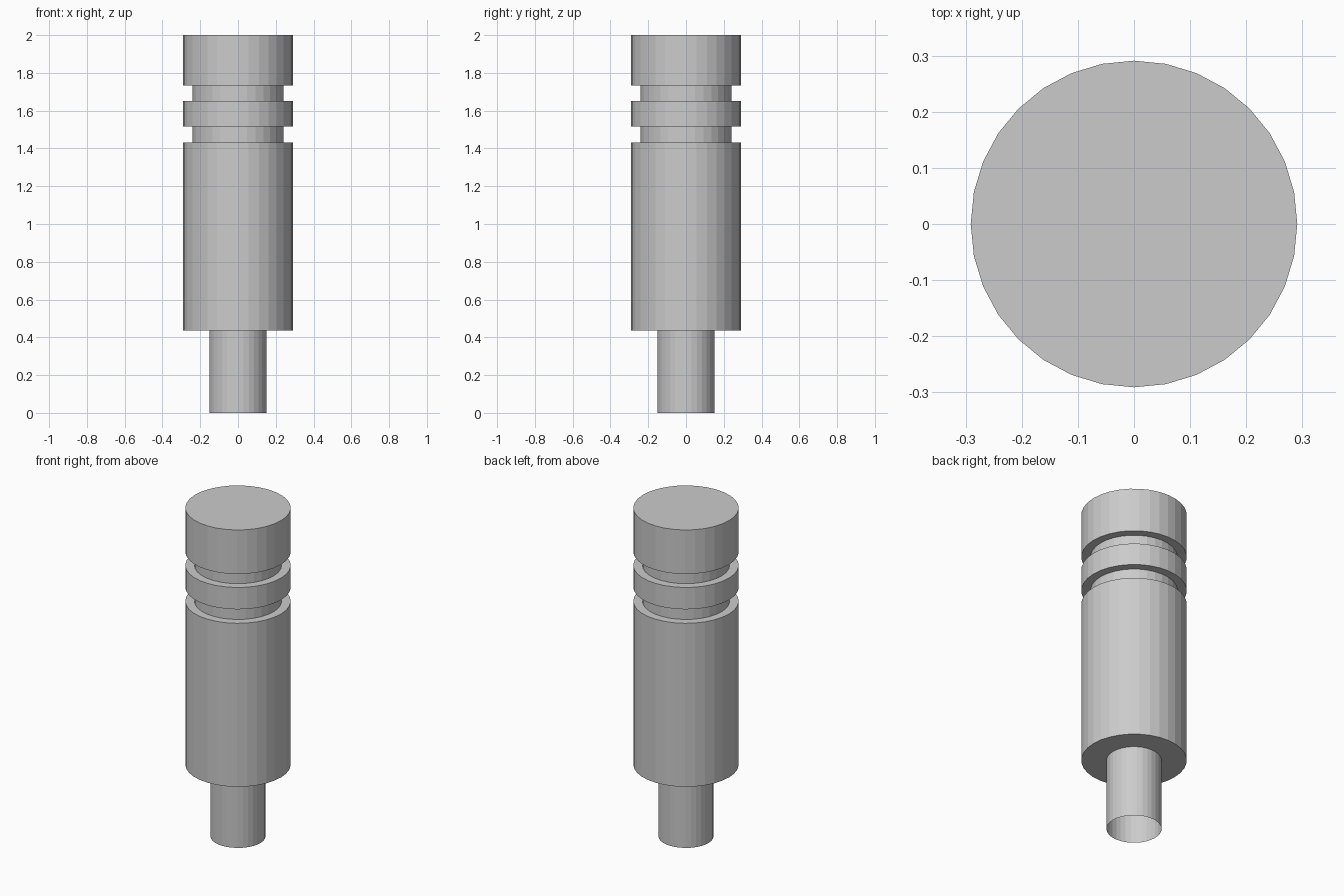
import bpy, bmesh
from math import sin, cos, tau

if "Cube" in bpy.data.objects:
    bpy.data.objects.remove(bpy.data.objects["Cube"])

SIDES = 32
BODY, GROOVE, STEM = 0.291, 0.241, 0.152

# Outline (radius, height) from the open stem bottom to the flat top
profile = [
    (STEM, 0.0), (STEM, 0.437),        # hollow stem
    (BODY, 0.437), (BODY, 1.432),      # main body
    (GROOVE, 1.432), (GROOVE, 1.517),  # lower groove
    (BODY, 1.517), (BODY, 1.65),       # ring
    (GROOVE, 1.65), (GROOVE, 1.732),   # upper groove
    (BODY, 1.732), (BODY, 2.0),        # head
]

bm = bmesh.new()
rings = [[bm.verts.new((r * cos(tau * i / SIDES), r * sin(tau * i / SIDES), z))
          for i in range(SIDES)] for r, z in profile]

# Walls and steps between neighbouring rings
for low, high in zip(rings, rings[1:]):
    for i in range(SIDES):
        j = (i + 1) % SIDES
        bm.faces.new((low[i], low[j], high[j], high[i]))

# Top cap; the stem stays open underneath
bm.faces.new(rings[-1])

mesh = bpy.data.meshes.new("grooved_pin")
bm.to_mesh(mesh)
bm.free()
pin = bpy.data.objects.new("grooved_pin", mesh)
bpy.context.collection.objects.link(pin)
